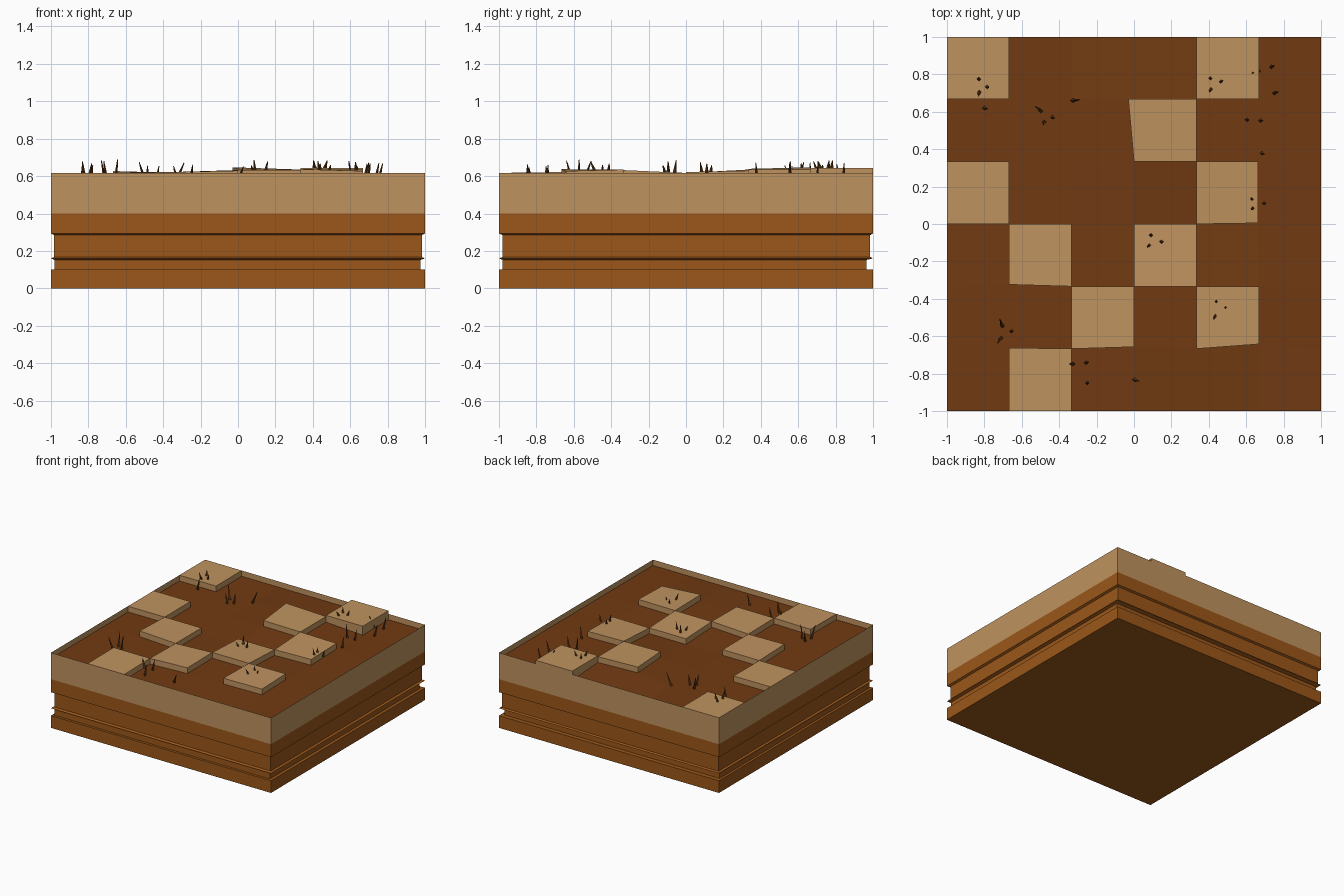
import bpy, bmesh, math, random
from mathutils import Vector, Matrix

if "Cube" in bpy.data.objects:
    bpy.data.objects.remove(bpy.data.objects["Cube"])
random.seed(4)

def material(name, rgb):
    m = bpy.data.materials.new(name)
    m.diffuse_color = (*rgb, 1)
    m.use_nodes = True
    m.node_tree.nodes["Principled BSDF"].inputs["Base Color"].default_value = m.diffuse_color
    return m

SAND = material("sand", (0.52, 0.29, 0.115))
SOIL = material("soil", (0.33, 0.095, 0.01))
DIRT = material("dirt", (0.165, 0.043, 0.006))
GRASS = material("dry_grass", (0.10, 0.035, 0.006))

def finish(bm, name, mat):
    bmesh.ops.recalc_face_normals(bm, faces=bm.faces)
    me = bpy.data.meshes.new(name)
    bm.to_mesh(me)
    bm.free()
    me.materials.append(mat)
    ob = bpy.data.objects.new(name, me)
    bpy.context.collection.objects.link(ob)
    return ob

def loft(name, rings, mat, bottom=False):
    """Stack of rectangles (z, xmin, xmax, ymin, ymax) skinned together."""
    bm = bmesh.new()
    loops = [[bm.verts.new((x, y, z)) for x, y in ((a, c), (b, c), (b, d), (a, d))]
             for z, a, b, c, d in rings]
    for lo, hi in zip(loops, loops[1:]):
        for k in range(4):
            n = (k + 1) % 4
            bm.faces.new((lo[k], lo[n], hi[n], hi[k]))
    if bottom:
        bm.faces.new(loops[0][::-1])
    return finish(bm, name, mat)

# Layered soil sides with two grooves and a thin ledge between them
full = (-1, 1, -1, 1)
low = (-0.98, 0.975, -0.98, 0.965)
mid = (-0.983, 0.983, -0.98, 0.985)
loft("soil_layers", [(0, *full), (0.1, *full), (0.1, *low), (0.152, *low),
                     (0.16, *full), (0.168, *mid), (0.285, *mid),
                     (0.293, *full), (0.4, *full)], SOIL, bottom=True)

# Sandy upper band, a thin sheet rising past the floor as a rim
loft("sand_band", [(0.4, *full), (0.617, *full)], SAND)

# Shared 6 x 6 grid, gently uneven inside: (dx, dy, dz) by corner
UNEVEN = {(3, 5): (-0.03, 0, 0.03), (4, 5): (0, 0, 0.018), (4, 4): (0, 0, 0.018),
          (3, 4): (0, 0, 0.022), (5, 1): (0, 0.025, 0.01), (4, 1): (0, 0, 0.02),
          (4, 2): (0, 0, 0.015), (5, 2): (0, 0, 0.018), (3, 2): (0, 0, 0.015),
          (3, 1): (0, 0.01, 0.012), (2, 1): (0, 0, 0.005), (5, 4): (-0.005, 0, 0.012),
          (1, 2): (0, 0.01, 0.01), (5, 3): (-0.005, 0.005, 0.005), (1, 1): (0, 0.005, 0.003)}

def corner(i, j, z):
    return Vector((-1 + i / 3, -1 + j / 3, z)) + Vector(UNEVEN.get((i, j), (0, 0, 0)))

# Sunken dirt floor
bm = bmesh.new()
grid = [[bm.verts.new(corner(i, j, 0.57)) for j in range(7)] for i in range(7)]
for i in range(6):
    for j in range(6):
        bm.faces.new((grid[i][j], grid[i + 1][j], grid[i + 1][j + 1], grid[i][j + 1]))
finish(bm, "dirt_floor", DIRT)

# Raised sand patches
PATCHES = [(0, 5), (4, 5), (3, 4), (0, 3), (4, 3), (1, 2), (3, 2), (2, 1), (4, 1), (1, 0)]
for i, j in PATCHES:
    lift = 0.027 if (i, j) == (4, 5) else 0
    bm = bmesh.new()
    cells = [(i, j), (i + 1, j), (i + 1, j + 1), (i, j + 1)]
    lo = [bm.verts.new(corner(a, b, 0.565)) for a, b in cells]
    hi = []
    for a, b in cells:
        p = corner(a, b, 0.617)
        if lift:
            p.z = 0.617 + lift
        hi.append(bm.verts.new(p))
    bm.faces.new(hi)
    for k in range(4):
        n = (k + 1) % 4
        bm.faces.new((lo[k], lo[n], hi[n], hi[k]))
    finish(bm, f"sand_patch_{i}_{j}", SAND)

# Dry grass tufts of thin leaning spikes: (x, y, blade count)
TUFTS = [(-0.82, 0.74, 3), (-0.80, 0.62, 1), (-0.47, 0.58, 3), (-0.33, 0.66, 1),
         (0.43, 0.75, 3), (0.70, 0.83, 2), (0.75, 0.70, 1), (0.64, 0.55, 2),
         (0.68, 0.38, 1), (0.66, 0.11, 3), (0.11, -0.09, 3), (0.45, -0.45, 3),
         (-0.69, -0.58, 3), (-0.29, -0.75, 2), (-0.25, -0.85, 1), (0.0, -0.83, 1)]
bm = bmesh.new()
for x, y, count in TUFTS:
    cell = (int((x + 1) * 3), int((y + 1) * 3))
    base = 0.615 if cell in PATCHES else 0.572
    if cell == (4, 5):
        base = 0.64
    for k in range(count):
        a = 2 * math.pi * k / count + random.uniform(-0.4, 0.4)
        r = 0.035 if count > 1 else 0
        height = random.uniform(0.65, 0.69) - base
        height = max(height, 0.045)
        lean = Matrix.Rotation(random.uniform(0.1, 0.45), 4, Vector((-math.sin(a), math.cos(a), 0)))
        place = Matrix.Translation((x + r * math.cos(a), y + r * math.sin(a), base)) @ lean
        bmesh.ops.create_cone(bm, cap_ends=True, segments=4, radius1=0.011, radius2=0.002,
                              depth=height, matrix=place @ Matrix.Translation((0, 0, height / 2)))
finish(bm, "grass_tufts", GRASS)
